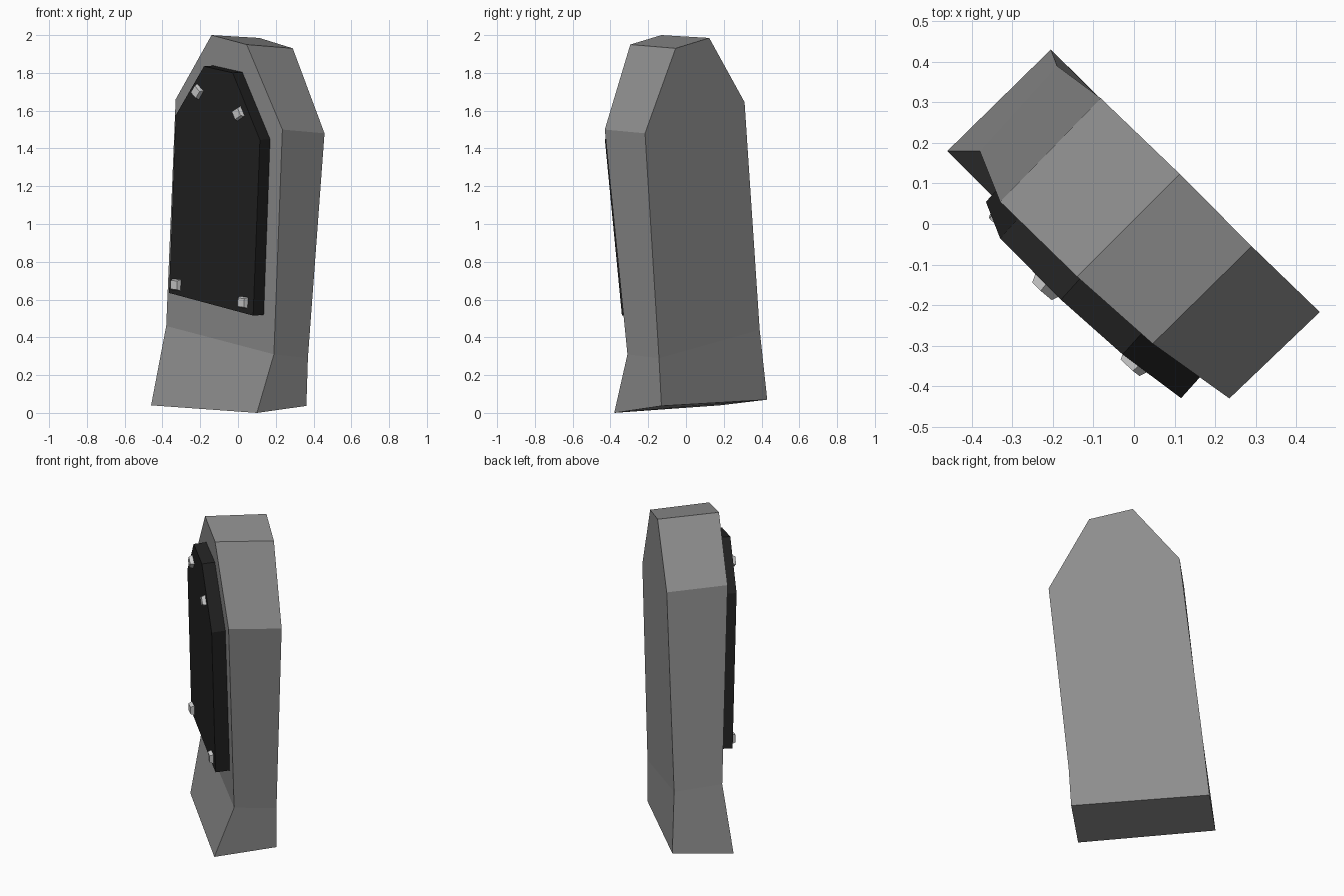
import bpy, bmesh
from mathutils import Vector

if "Cube" in bpy.data.objects:
    bpy.data.objects.remove(bpy.data.objects["Cube"])


def material(name, value):
    m = bpy.data.materials.new(name)
    m.diffuse_color = (value, value, value, 1)
    m.use_nodes = True
    m.node_tree.nodes["Principled BSDF"].inputs["Base Color"].default_value = m.diffuse_color
    return m


stone_grey = material("stone grey", 0.27)
plate_black = material("plate black", 0.016)
stud_silver = material("stud silver", 0.62)


def loft(name, front, back, mat, split=None):
    """Solid between two matching outlines; split cuts the caps between two corners."""
    bm = bmesh.new()
    f = [bm.verts.new(p) for p in front]
    b = [bm.verts.new(p) for p in back]
    n = len(f)
    caps = []
    for ring in (f, b):
        if split:
            i, j = split
            caps += [ring[i:j + 1], ring[j:] + ring[:i + 1]]
        else:
            caps.append(ring)
    for c in caps:
        bm.faces.new(c)
    for i in range(n):
        k = (i + 1) % n
        bm.faces.new((f[i], f[k], b[k], b[i]))
    bmesh.ops.recalc_face_normals(bm, faces=bm.faces)
    me = bpy.data.meshes.new(name)
    bm.to_mesh(me)
    bm.free()
    me.materials.append(mat)
    ob = bpy.data.objects.new(name, me)
    bpy.context.collection.objects.link(ob)
    return ob


# Leaning stone slab with a flared foot
# order: left foot, left bend, left shoulder, left top, right top, right shoulder, right bend, right foot
slab_front = [(-.46, .18, .04), (-.38, .18, .46), (-.33, .055, 1.66), (-.14, -.13, 2.0),
              (.046, -.295, 1.95), (.235, -.43, 1.50), (.19, -.31, .31), (.10, -.38, 0)]
slab_back = [(-.205, .43, .07), (-.19, .39, .44), (-.082, .31, 1.645), (.113, .123, 1.985),
             (.29, -.055, 1.93), (.458, -.217, 1.48), (.37, -.143, .29), (.362, -.13, .037)]
loft("stone_slab", slab_front, slab_back, stone_grey, split=(1, 6))

# Plane of the slab's front face
normal = Vector((-.669, -.742, -.046)).normalized()
origin = Vector((-.38, .18, .46))


def on_face(x, z, height):
    """Point at front-view position x, z on the plane raised by height."""
    p = Vector((x, 0, z))
    p.y = ((height - normal.x * (x - origin.x) - normal.z * (z - origin.z)) / normal.y) + origin.y
    return p


# Black plate lying on the front face
thick = 0.075
outline = [(-.365, .635), (-.33, 1.575), (-.18, 1.835), (-.028, 1.80), (.116, 1.445), (.08, .515)]
plate_front = [on_face(x, z, thick) for x, z in outline]
plate_back = [p - normal * (thick + .012) for p in plate_front]
loft("face_plate", plate_front, plate_back, plate_black)

# Small square studs at the corners, each turned to follow the nearest plate edge
studs = [(-.212, 1.70, 1, 2), (.005, 1.585, 4, 3), (-.325, .678, 0, 1), (.03, .585, 5, 4)]
for i, (x, z, a, b) in enumerate(studs):
    c = on_face(x, z, thick)
    up = (plate_front[b] - plate_front[a]).normalized()
    side = normal.cross(up)
    ring = [(-1, -1), (-1, 1), (1, 1), (1, -1)]
    top = [c + normal * .022 + (side * s + up * t) * .023 for s, t in ring]
    base = [c - normal * .005 + (side * s + up * t) * .031 for s, t in ring]
    loft(f"stud_{i + 1}", top, base, stud_silver)
